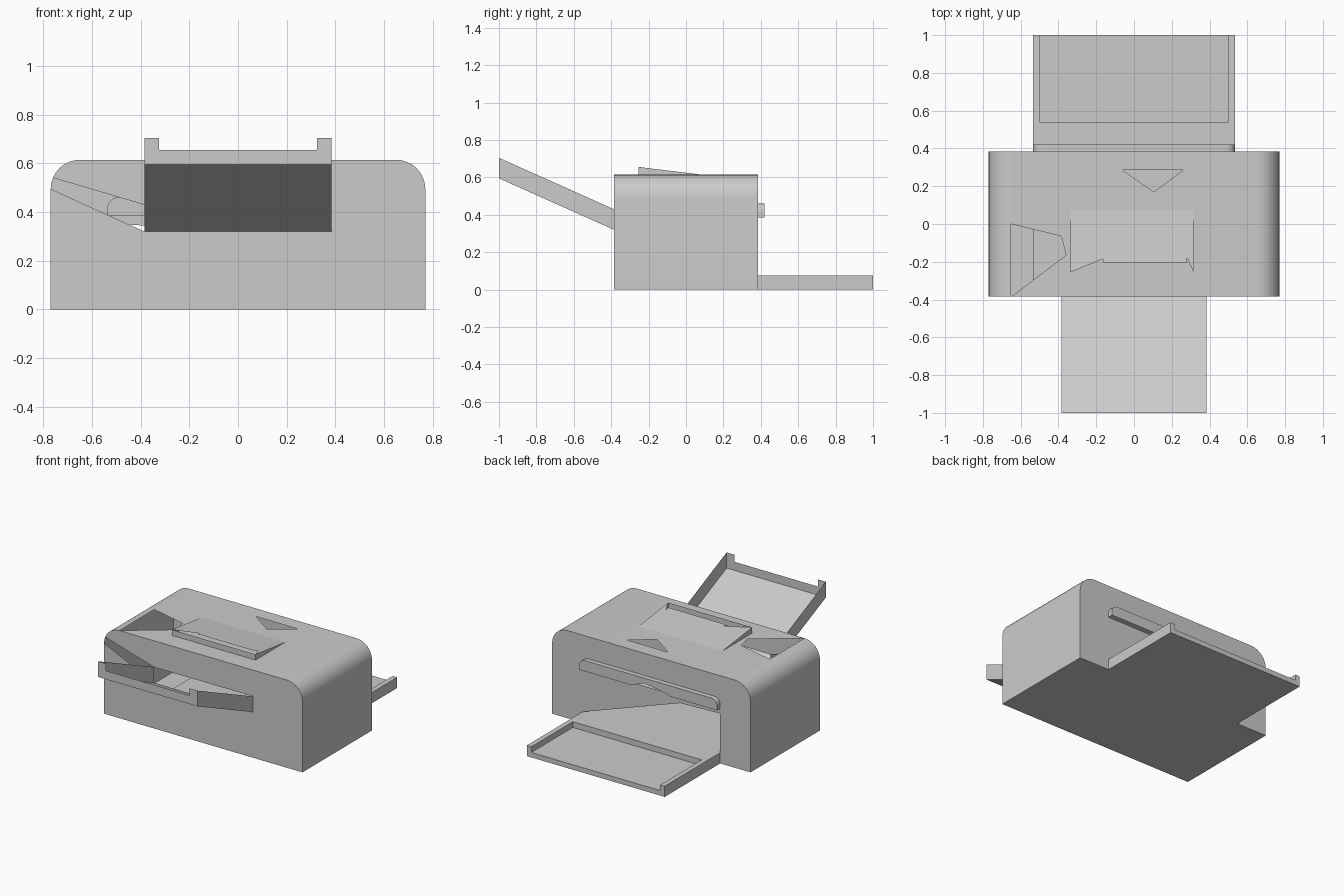
import bpy, bmesh, math
from mathutils import Vector

cube = bpy.data.objects.get("Cube")
if cube:
    bpy.data.objects.remove(cube, do_unlink=True)

grey = bpy.data.materials.new("plain grey")
grey.use_nodes = True
grey.diffuse_color = (0.6, 0.6, 0.6, 1)
grey.node_tree.nodes["Principled BSDF"].inputs["Base Color"].default_value = grey.diffuse_color


def sheet(bm, normal, *loops):
    """Fill a flat outline; any further loops become holes."""
    edges = []
    for loop in loops:
        verts = [bm.verts.new(p) for p in loop]
        edges += [bm.edges.new((a, b)) for a, b in zip(verts, verts[1:] + verts[:1])]
    bmesh.ops.triangle_fill(bm, edges=edges, use_beauty=True, use_dissolve=False,
                            normal=Vector(normal))


def strip(bm, path, y0, y1):
    """Sweep an open xz path between two depths."""
    for (xa, za), (xb, zb) in zip(path, path[1:]):
        bm.faces.new([bm.verts.new(p) for p in
                      ((xa, y0, za), (xb, y0, zb), (xb, y1, zb), (xa, y1, za))])


def finish(bm, name, smooth=False):
    bmesh.ops.remove_doubles(bm, verts=bm.verts[:], dist=0.0005)
    bmesh.ops.recalc_face_normals(bm, faces=bm.faces[:])
    mesh = bpy.data.meshes.new(name)
    bm.to_mesh(mesh)
    bm.free()
    mesh.materials.append(grey)
    ob = bpy.data.objects.new(name, mesh)
    bpy.context.collection.objects.link(ob)
    if smooth:
        bpy.ops.object.select_all(action='DESELECT')
        ob.select_set(True)
        bpy.context.view_layer.objects.active = ob
        bpy.ops.object.shade_smooth_by_angle(angle=math.radians(35))
    return ob


def box(name, lo, hi):
    bm = bmesh.new()
    bmesh.ops.create_cube(bm, size=1)
    for v in bm.verts:
        v.co = [(a + b) / 2 + c * (b - a) for a, b, c in zip(lo, hi, v.co)]
    return finish(bm, name)


def at_depth(points, y):
    return [(x, y, z) for x, z in points]


def corner(cx, cz, r, steps):
    """Quarter arc rising from the side to the top, on the right."""
    turn = math.pi / 2 / steps
    return [(cx + r * math.cos(i * turn), cz + r * math.sin(i * turn))
            for i in range(steps + 1)]


def mirrored(points):
    return [(-x, z) for x, z in reversed(points)]


W, D, H, R = 0.77, 0.385, 0.615, 0.12
TRAY_W, OUT_W = 0.385, 0.535

# Paper slot outline, shared by the rear wall and its hood
slot_arc = corner(OUT_W - 0.045, 0.415, 0.045, 6)
slot_path = [(OUT_W, D)] + slot_arc + mirrored(slot_arc) + [(-OUT_W, D)]

# Hollow body shell with rounded shoulders
right = corner(W - R, H - R, R, 8)
left = mirrored(right)
bm = bmesh.new()
front = ([(-W, 0), (W, 0)] + right + left[:-2] +
         [(-TRAY_W, 0.43), (TRAY_W, 0.43), (TRAY_W, 0.32), (-TRAY_W, 0.32), left[-1]])
sheet(bm, (0, -1, 0), at_depth(front, -D))
back = ([(W, 0)] + right + left +
        [(-W, 0), (-OUT_W, 0), (-OUT_W, 0.35), (-0.225, 0.34), (OUT_W, 0.075), (OUT_W, 0)])
sheet(bm, (0, 1, 0), at_depth(back, D), at_depth(slot_path, D))
strip(bm, [(W, 0)] + right, -D, D)
strip(bm, left + [(-W, 0)], -D, D)
strip(bm, [(-W, 0), (W, 0)], -D, D)
E = W - R
top = [(E, -D), (E, D), (-E, D), (-E, 0), (-0.385, -0.065), (-0.36, -0.165), (-E, -D)]
gap = [(-0.06, 0.285), (0.26, 0.285), (0.105, 0.17)]
sheet(bm, (0, 0, 1), [(x, y, H) for x, y in top], [(x, y, H) for x, y in gap])
finish(bm, "body_shell", True)

# Hood over the rear slot, open below, with a thumb notch
bm = bmesh.new()
notch = [(-0.18, D), (-0.1, 0.405), (0.03, 0.425), (0.13, D)]
sheet(bm, (0, 1, 0), at_depth(slot_path + notch, 0.42))
strip(bm, slot_path, D, 0.42)
finish(bm, "rear_slot_hood", True)

# Output tray running through the body, with an open-ended recess
tray = box("output_tray", (-OUT_W, -0.38, 0), (OUT_W, 1, 0.075))
cutter = box("recess_cutter", (-0.5, 0.54, 0.035), (0.5, 1.1, 0.2))
cutter.hide_render = True
cut = tray.modifiers.new("recess", 'BOOLEAN')
cut.operation = 'DIFFERENCE'
cut.solver = 'EXACT'
cut.object = cutter
bpy.ops.object.select_all(action='DESELECT')
tray.select_set(True)
bpy.context.view_layer.objects.active = tray
bpy.ops.object.modifier_apply(modifier=cut.name)
bpy.data.objects.remove(cutter, do_unlink=True)

# Sloping thin-walled input tray with a notched end
bm = bmesh.new()
low, high, wall = 0.32, 0.595, 0.11
floor = [(-TRAY_W, -D, low), (TRAY_W, -D, low), (TRAY_W, -1, high), (-TRAY_W, -1, high)]
bm.faces.new([bm.verts.new(p) for p in floor])
for x in (-TRAY_W, TRAY_W):
    side = [(x, -D, low), (x, -1, high), (x, -1, high + wall), (x, -D, low + wall)]
    bm.faces.new([bm.verts.new(p) for p in side])
half = [(TRAY_W, high), (TRAY_W, high + wall), (0.325, high + wall), (0.325, 0.655)]
sheet(bm, (0, -1, 0), at_depth(half + mirrored(half), -1))
finish(bm, "input_tray")

# Raised sloping lid with a gap behind its front lip
bm = bmesh.new()
x0, x1, y0, y1, rise = -0.335, 0.315, 0.075, -0.255, 0.04
lid = [(x0, y0), (x0, y1), (-0.165, -0.185), (-0.165, -0.205),
       (0.28, -0.205), (0.28, -0.175), (x1, y1), (x1, y0)]
base = H + 0.001
sheet(bm, (0, 0.12, 1),
      [(x, y, base + rise * (y0 - y) / (y0 - y1)) for x, y in lid])
for x in (x0, x1):
    bm.faces.new([bm.verts.new(p) for p in
                  ((x, y0, base), (x, y1, base), (x, y1, base + rise))])
strip(bm, [(x0, base), (x1, base)], y1, y1 + 0.002)
bm.faces.new([bm.verts.new(p) for p in
              ((x0, y1, base), (x1, y1, base), (x1, y1, base + rise), (x0, y1, base + rise))])
finish(bm, "raised_lid")
